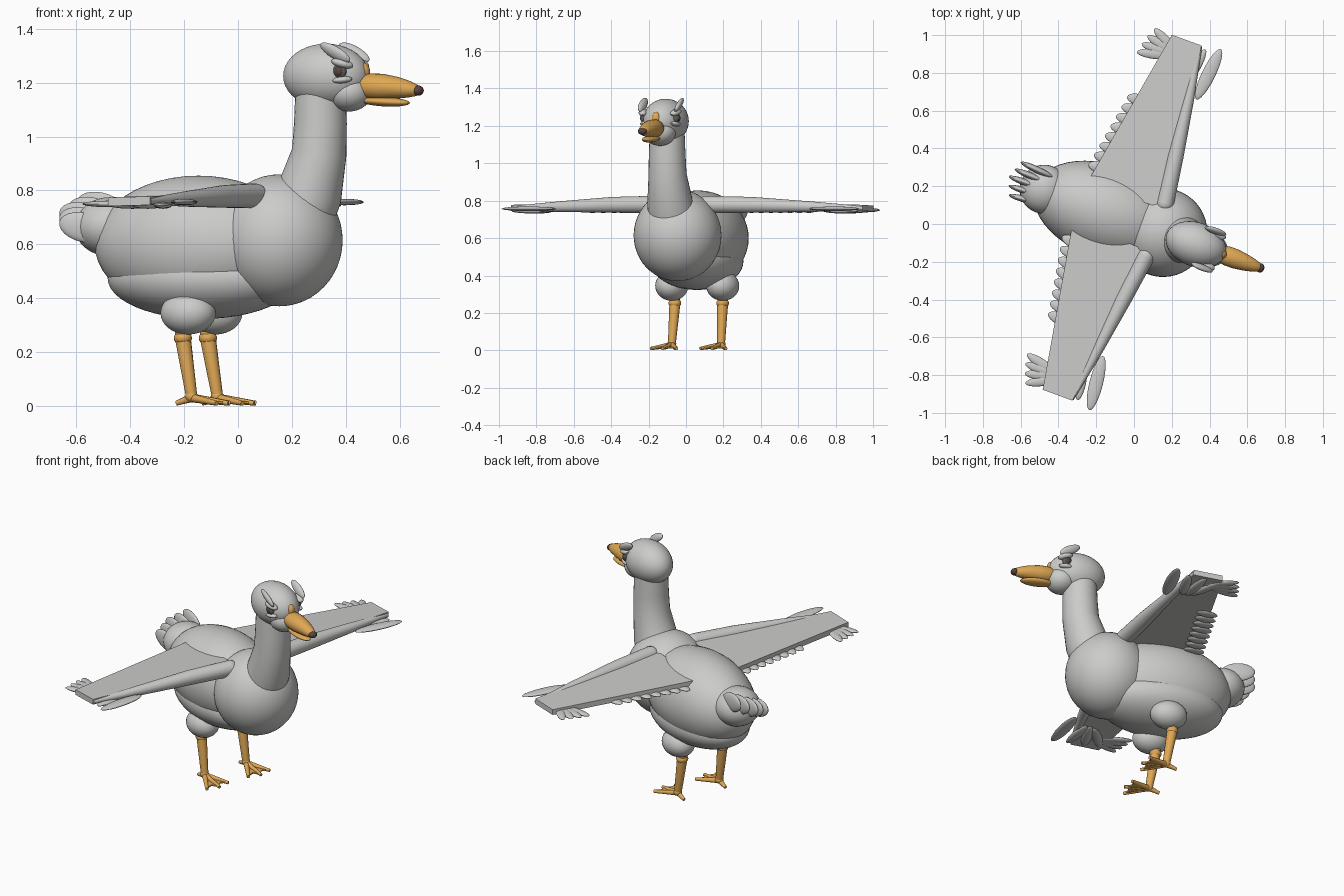
import bpy, bmesh, math
from mathutils import Matrix, Vector, Euler

if "Cube" in bpy.data.objects:
    bpy.data.objects.remove(bpy.data.objects["Cube"])

# Everything is laid out with the bird facing +x, then the whole bird is turned
ROOT = Matrix.Rotation(math.radians(-20), 4, 'Z') @ Matrix.Translation((0, 0.01, 0))


def material(name, rgb):
    m = bpy.data.materials.new(name)
    m.diffuse_color = (*rgb, 1)
    m.use_nodes = True
    m.node_tree.nodes["Principled BSDF"].inputs["Base Color"].default_value = m.diffuse_color
    return m


GREY = material("feather_grey", (0.60, 0.60, 0.59))
ORANGE = material("beak_orange", (0.74, 0.39, 0.09))
BROWN = material("dark_brown", (0.10, 0.06, 0.05))
DARK = material("eye_grey", (0.13, 0.12, 0.12))


def finish(name, bm, mat, smooth=True):
    bmesh.ops.recalc_face_normals(bm, faces=bm.faces[:])
    me = bpy.data.meshes.new(name)
    bm.to_mesh(me)
    bm.free()
    me.transform(ROOT)
    me.materials.append(mat)
    if smooth:
        me.shade_smooth()
        me.set_sharp_from_angle(angle=math.radians(40))
    ob = bpy.data.objects.new(name, me)
    bpy.context.collection.objects.link(ob)
    return ob


def blob(name, loc, radii, mat=GREY, rot=(0, 0, 0), seg=32):
    """Ellipsoid, rotation in degrees."""
    bm = bmesh.new()
    r = Euler([math.radians(a) for a in rot]).to_matrix().to_4x4()
    m = Matrix.Translation(loc) @ r @ Matrix.Diagonal((*radii, 1))
    bmesh.ops.create_uvsphere(bm, u_segments=seg, v_segments=seg // 2, radius=1, matrix=m)
    return finish(name, bm, mat)


def tube(name, rings, mat=GREY, seg=24, flat=1.0):
    """Tapered tube through (x, y, z, radius) rings; flat scales its height."""
    bm = bmesh.new()
    pts = [Vector(r[:3]) for r in rings]
    loops = []
    for i, r in enumerate(rings):
        t = (pts[min(i + 1, len(pts) - 1)] - pts[max(i - 1, 0)]).normalized()
        side = Vector((0, 1, 0)) if abs(t.y) < 0.8 else Vector((1, 0, 0))
        side = (side - t * side.dot(t)).normalized()
        up = t.cross(side)
        loops.append([bm.verts.new(pts[i] + r[3] * (side * math.cos(a) + up * flat * math.sin(a)))
                      for a in (math.tau * k / seg for k in range(seg))])
    for a, b in zip(loops, loops[1:]):
        for k in range(seg):
            bm.faces.new((a[k], a[(k + 1) % seg], b[(k + 1) % seg], b[k]))
    bm.faces.new(loops[0])
    bm.faces.new(loops[-1])
    return finish(name, bm, mat)


def plate(name, outline, thick, mat):
    """Flat slab; outline points lie on its mid surface."""
    bm = bmesh.new()
    lo = [bm.verts.new((x, y, z - thick / 2)) for x, y, z in outline]
    hi = [bm.verts.new((x, y, z + thick / 2)) for x, y, z in outline]
    n = len(lo)
    bm.faces.new(lo)
    bm.faces.new(hi)
    for i in range(n):
        j = (i + 1) % n
        bm.faces.new((lo[i], lo[j], hi[j], hi[i]))
    return finish(name, bm, mat, smooth=False)


# Body
blob("body", (-0.16, 0, 0.60), (0.40, 0.249, 0.255), seg=48)
blob("chest", (0.16, 0, 0.615), (0.235, 0.235, 0.245), seg=48)
blob("belly", (-0.145, 0, 0.475), (0.365, 0.228, 0.152), seg=48)
blob("rump", (-0.51, 0, 0.665), (0.13, 0.13, 0.11))
for i in range(5):
    v = (i - 2) * 0.042
    blob(f"tail_feather_{i + 1}", (-0.612 + abs(v) * 0.4, v, 0.70 + 0.45 * v),
         (0.10, 0.018, 0.055), rot=(0, 12, -v * 60), seg=24)

# Neck and head
tube("neck", [(0.235, 0, 0.70, 0.13), (0.279, 0, 0.79, 0.122), (0.317, 0, 0.94, 0.102),
              (0.322, 0, 1.05, 0.098), (0.322, 0, 1.20, 0.092)], seg=32)
blob("head", (0.345, 0, 1.225), (0.165, 0.117, 0.12), seg=40)
blob("cheeks", (0.435, 0, 1.165), (0.085, 0.085, 0.072))

# Beak
tube("upper_beak", [(0.488, 0, 1.188, 0.03), (0.492, 0, 1.188, 0.045), (0.52, 0, 1.187, 0.052),
                    (0.57, 0, 1.185, 0.052), (0.63, 0, 1.181, 0.043), (0.67, 0, 1.176, 0.034),
                    (0.70, 0, 1.172, 0.024), (0.715, 0, 1.171, 0.01)], ORANGE, flat=0.92)
blob("beak_tip", (0.708, 0, 1.171), (0.021, 0.025, 0.019), BROWN, seg=20)
blob("lower_beak", (0.575, 0, 1.13), (0.10, 0.038, 0.018), ORANGE, rot=(0, 3, 0))
blob("beak_bridge", (0.492, 0, 1.24), (0.025, 0.025, 0.035), ORANGE, seg=20)

for s, side in ((1, "left"), (-1, "right")):
    # Eye with lids and brow
    blob(f"{side}_eye", (0.43, s * 0.092, 1.242), (0.028, 0.018, 0.028), DARK, seg=20)
    blob(f"{side}_iris", (0.431, s * 0.104, 1.242), (0.016, 0.010, 0.017), BROWN, seg=16)
    blob(f"{side}_upper_lid", (0.442, s * 0.093, 1.272), (0.042, 0.024, 0.017),
         rot=(0, 14, -s * 15), seg=20)
    blob(f"{side}_lower_lid", (0.44, s * 0.09, 1.211), (0.038, 0.020, 0.013),
         rot=(0, -5, -s * 15), seg=20)
    blob(f"{side}_brow", (0.418, s * 0.103, 1.312), (0.067, 0.015, 0.025),
         rot=(-s * 25, 28, 0), seg=24)

    # Leg
    blob(f"{side}_thigh", (-0.148, s * 0.145, 0.345), (0.105, 0.086, 0.08))
    ankle = Vector((-0.136, s * 0.14, 0.035))
    tube(f"{side}_shin", [(-0.178, s * 0.136, 0.30, 0.026), (-0.17, s * 0.136, 0.24, 0.029),
                          (*ankle, 0.021)], ORANGE, seg=16)
    blob(f"{side}_knee", (-0.172, s * 0.136, 0.252), (0.034, 0.034, 0.026), ORANGE, seg=20)
    blob(f"{side}_ankle", ankle, (0.024, 0.024, 0.022), ORANGE, seg=16)

    # Foot: three front toes, one back toe, thin web
    tips = []
    for k, ang in enumerate((-30, 0, 30, 180)):
        a = math.radians(ang)
        reach = 0.145 if ang != 180 else 0.06
        tip = ankle + Vector((math.cos(a) * reach, math.sin(a) * reach, -0.025))
        tips.append(tip)
        tube(f"{side}_toe_{k + 1}", [(*(ankle + Vector((0, 0, -0.005))), 0.016),
                                     (*tip, 0.009)], ORANGE, seg=12)
    base = ankle + Vector((0.02, 0, -0.018))
    for k in range(2):
        a, b = tips[k], tips[k + 1]
        mid = (a + b) / 2 + (ankle - (a + b) / 2) * 0.2
        plate(f"{side}_web_{k + 1}", [base, a.lerp(base, 0.08), mid, b.lerp(base, 0.08)],
              0.008, ORANGE)

    # Wing: slab with a rounded leading arm
    plate(f"{side}_wing_panel", [(-0.31, s * 0.10, 0.765), (-0.154, s * 1.0, 0.758),
                                 (0.013, s * 1.0, 0.762), (0.115, s * 0.12, 0.785)], 0.032, GREY)
    blob(f"{side}_shoulder", (0.118, s * 0.15, 0.78), (0.046, 0.05, 0.046), seg=24)
    tube(f"{side}_wing_arm", [(0.118, s * 0.15, 0.78, 0.046), (0.085, s * 0.40, 0.778, 0.042),
                              (0.045, s * 0.72, 0.768, 0.028), (0.006, s * 0.995, 0.76, 0.012)])

    # Short feathers along the trailing edge
    for i in range(8):
        v = 0.21 + i * 0.058
        blob(f"{side}_short_feather_{i + 1}", (-0.31 + (v - 0.1) * 0.173 + 0.018, s * v, 0.746),
             (0.062, 0.030, 0.011), rot=(0, 0, s * 5), seg=20)

    # Long feathers fanned around the wing tip
    blob(f"{side}_lead_feather", (0.10, s * 0.87, 0.757), (0.036, 0.148, 0.012),
         rot=(0, 0, -s * 6), seg=24)
    for i in range(4):
        blob(f"{side}_rear_feather_{i + 1}", (-0.20 + 0.012 * i, s * (0.875 + 0.026 * i), 0.75),
             (0.10, 0.027, 0.012), rot=(0, 0, s * (14 - 14 * i)), seg=20)
    for i in range(3):
        blob(f"{side}_under_feather_{i + 1}", (-0.10 + 0.06 * i, s * 0.88, 0.745),
             (0.028, 0.11, 0.013), rot=(0, 0, s * (30 - 20 * i)), seg=20)
